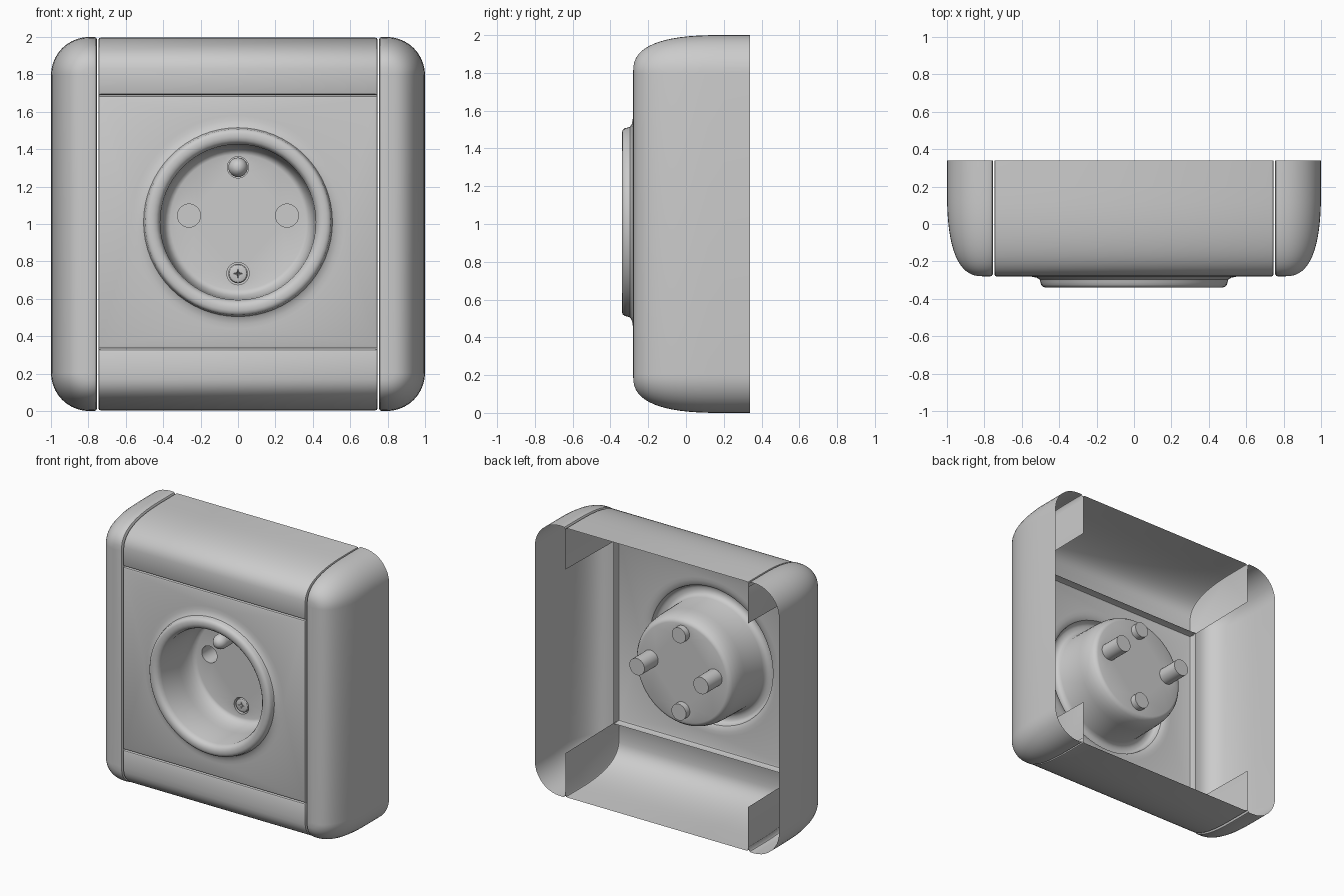
import bpy, bmesh, math

if "Cube" in bpy.data.objects:
    bpy.data.objects.remove(bpy.data.objects["Cube"])

BACK, FRONT, CZ = 0.34, -0.28, 1.01
FLOOR = 0.04


def finish(name, bm, angle=35):
    bmesh.ops.remove_doubles(bm, verts=bm.verts, dist=1e-5)
    bmesh.ops.recalc_face_normals(bm, faces=bm.faces)
    me = bpy.data.meshes.new(name)
    bm.to_mesh(me)
    bm.free()
    ob = bpy.data.objects.new(name, me)
    bpy.context.collection.objects.link(ob)
    bpy.ops.object.select_all(action='DESELECT')
    ob.select_set(True)
    bpy.context.view_layer.objects.active = ob
    bpy.ops.object.shade_smooth_by_angle(angle=math.radians(angle))
    return ob


def loft(bm, rows, closed=False):
    """Quads between successive rows of points; returns the vertex rows."""
    vr = [[bm.verts.new(p) for p in row] for row in rows]
    n = len(rows[0])
    for a, b in zip(vr, vr[1:]):
        for i in range(n if closed else n - 1):
            j = (i + 1) % n
            bm.faces.new((a[i], a[j], b[j], b[i]))
    return vr


def circle(cx, cz, r, y, n):
    return [(cx + r * math.cos(2 * math.pi * i / n), y,
             cz + r * math.sin(2 * math.pi * i / n)) for i in range(n)]


def lathe(bm, profile, cx, cz, n, cap=False):
    rows = loft(bm, [circle(cx, cz, r, y, n) for r, y in profile], True)
    if cap:
        bm.faces.new(rows[-1])


def sheet(bm, loops):
    """Flat face facing the front, outer loop with holes."""
    edges = []
    for loop in loops:
        vs = [bm.verts.new(p) for p in loop]
        edges += [bm.edges.new((vs[i], vs[i - 1])) for i in range(len(vs))]
    bmesh.ops.triangle_fill(bm, edges=edges, use_beauty=True, use_dissolve=False,
                            normal=(0, -1, 0))


# Soft housing cross-section: (inset from outer edge, y)
SECTION = [(0.0, BACK)]
for i in range(17):
    t = math.pi / 2 * i / 16
    SECTION.append((0.2 - 0.2 * max(math.cos(t), 0) ** 0.75,
                    0.2 - 0.48 * math.sin(t) ** 0.75))


def shrink(p, k, x):
    """Move a housing point inwards by about k and to position x."""
    return (x, p[1] + k * (BACK - p[1]) / 0.62, 1 + (p[2] - 1) * (1 - k))


# Rounded end covers on both sides
def end_cover(name, s):
    bm = bmesh.new()
    xi, R = 0.768, 0.205
    rows = []
    for d, y in SECTION:
        arc = []
        for i in range(11):
            a = math.pi / 2 * (1 - i / 10)
            arc.append((1 - R + (R - d) * math.cos(a), (R - d) * math.sin(a)))
        row = [(s * xi, y, 2 - d)]
        row += [(s * x, y, 2 - R + h) for x, h in arc]
        row += [(s * x, y, R - h) for x, h in reversed(arc)]
        row.append((s * xi, y, d))
        rows.append(row)
    vr = loft(bm, rows)
    bm.faces.new(vr[-1])
    # rolled inner edge
    edge = [r[0] for r in rows] + [r[-1] for r in reversed(rows)]
    loft(bm, [edge] + [[shrink(p, k, s * x) for p in edge]
                       for k, x in ((0.003, 0.760), (0.012, 0.754), (0.04, 0.753))])
    finish(name, bm)


end_cover("right_end_cover", 1)
end_cover("left_end_cover", -1)


# Curved top and bottom strips with closed ends
def strip(name, top):
    bm = bmesh.new()
    prof = [(0, y, 2 - d - 0.004) for d, y in SECTION]
    prof += [(0, FRONT, 1.702), (0, FRONT + 0.004, 1.694),
             (0, FRONT + 0.014, 1.69), (0, FRONT + 0.05, 1.69)]
    rows = [[shrink(p, k, x) for p in prof] for k, x in
            ((0.012, -0.747), (0.003, -0.743), (0, -0.735),
             (0, 0.735), (0.003, 0.743), (0.012, 0.747))]
    for row in (rows[0], rows[-1]):
        corner = (row[0][0], BACK, 1.69)
        bm.faces.new([bm.verts.new(p) for p in row + [corner]])
    loft(bm, rows)
    if not top:
        for v in bm.verts:
            v.co.z = 2 * CZ - 0.01 + 0.01 - v.co.z if v.co.z < 1.72 else 2 - v.co.z
    finish(name, bm)


strip("top_strip", True)
strip("bottom_strip", False)

# Front plate with folded rim, rolled ring and recessed cup as one sheet
bm = bmesh.new()


def rect(g, y):
    x, z0, z1 = 0.747 - g, 0.334 + g, 1.686 - g
    return [(-x, y, z0), (x, y, z0), (x, y, z1), (-x, y, z1)]


sheet(bm, [rect(0.012, FRONT), circle(0, CZ, 0.57, FRONT, 64)])
loft(bm, [rect(0.012, FRONT), rect(0.004, FRONT + 0.004),
          rect(0, FRONT + 0.014), rect(0, FRONT + 0.06)], True)
DISH = [(0.57, -0.28), (0.545, -0.282), (0.52, -0.287), (0.505, -0.296),
        (0.50, -0.31), (0.497, -0.325), (0.488, -0.335), (0.474, -0.34),
        (0.455, -0.34), (0.437, -0.335), (0.424, -0.322), (0.416, -0.30),
        (0.412, -0.10), (0.410, -0.06), (0.404, -0.02), (0.392, 0.015),
        (0.378, 0.034), (0.362, FLOOR)]
lathe(bm, DISH, 0, CZ, 64)

# Cup floor holes: (x, z, radius, depth to y)
HOLES = [(-0.262, 1.045, 0.062, 0.20), (0.262, 1.045, 0.062, 0.20),
         (0, 1.303, 0.057, 0.085), (0, 0.735, 0.060, 0.085)]
sheet(bm, [circle(0, CZ, 0.362, FLOOR, 64)] +
      [circle(x, z, r, FLOOR, 24) for x, z, r, d in HOLES])
for x, z, r, d in HOLES:
    lathe(bm, [(r, FLOOR), (r, d)], x, z, 24, cap=True)
finish("socket_plate", bm)

# Protruding earth pin with domed tip
bm = bmesh.new()
tip = [(0.052 * math.cos(a), -0.20 - 0.06 * math.sin(a))
       for a in [math.pi / 2 * i / 7 for i in range(7)]]
lathe(bm, [(0.052, 0.08)] + tip, 0, 1.303, 24, cap=True)
finish("earth_pin", bm)

# Cross-slot screw head
bm = bmesh.new()
z = 0.735
lathe(bm, [(0.052, 0.08), (0.052, 0.052), (0.047, 0.044), (0.038, 0.04)], 0, z, 24)
star = []
for i in range(8):
    r, a = (0.028, 0.008)[i % 2], math.pi / 4 * i
    star.append((r * math.cos(a), 0.04, z + r * math.sin(a)))
sheet(bm, [circle(0, z, 0.038, 0.04, 24), star])
pit = bm.verts.new((0, 0.065, z))
sv = [bm.verts.new(p) for p in star]
for i in range(8):
    bm.faces.new((sv[i - 1], sv[i], pit))
finish("screw_head", bm, 25)
